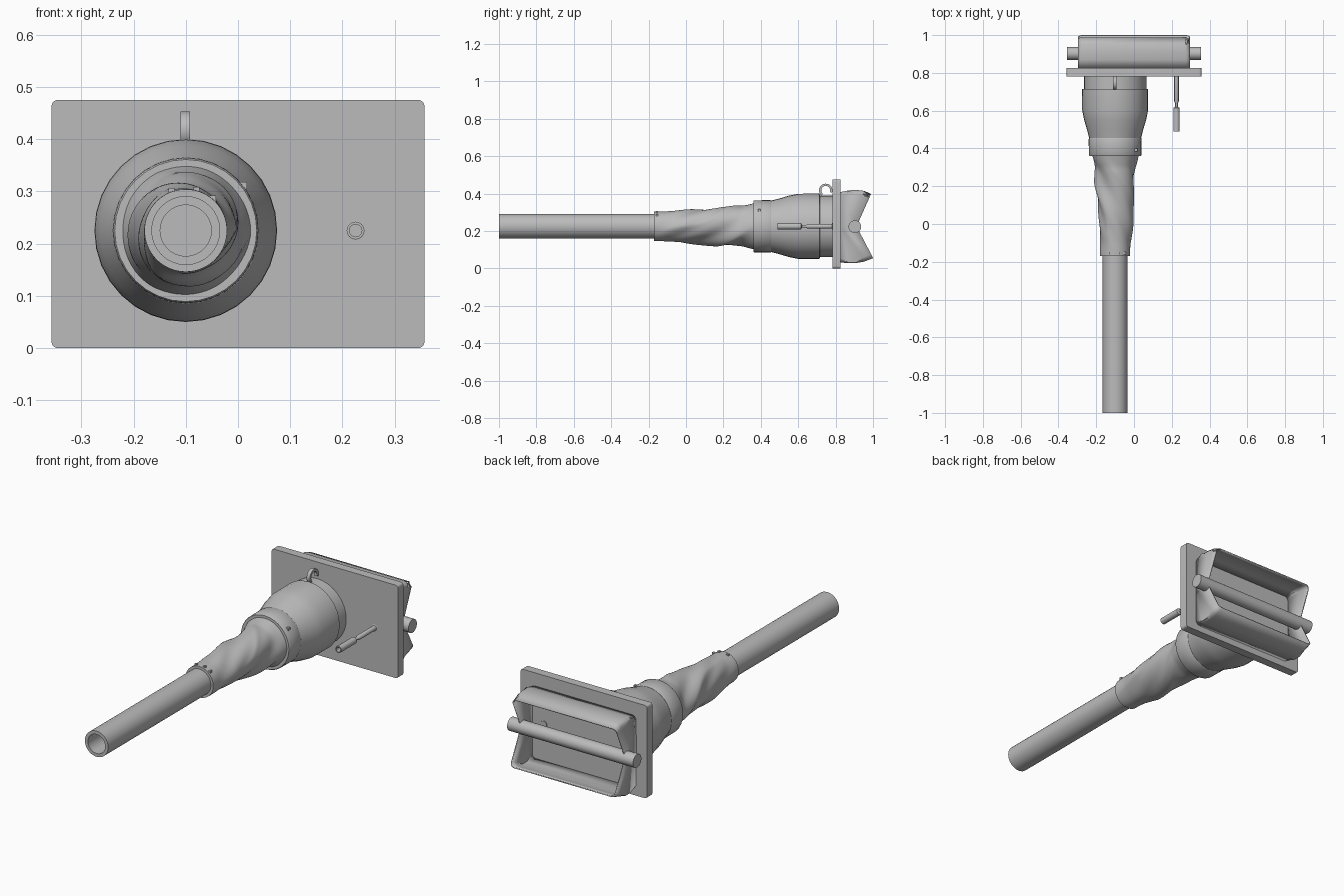
import bpy, bmesh, math
from mathutils import Vector

if "Cube" in bpy.data.objects:
    bpy.data.objects.remove(bpy.data.objects["Cube"])

mat = bpy.data.materials.new("plain_grey")
mat.diffuse_color = (0.5, 0.5, 0.5, 1)
mat.use_nodes = True
mat.node_tree.nodes["Principled BSDF"].inputs["Base Color"].default_value = mat.diffuse_color
CX, CZ = -0.1, 0.225            # axis of pipe and housing


def finish(name, bm, angle=35):
    """Turn a bmesh into a smooth-by-angle object."""
    bmesh.ops.recalc_face_normals(bm, faces=bm.faces)
    me = bpy.data.meshes.new(name)
    bm.to_mesh(me)
    bm.free()
    ob = bpy.data.objects.new(name, me)
    bpy.context.collection.objects.link(ob)
    me.materials.append(mat)
    bpy.ops.object.select_all(action='DESELECT')
    ob.select_set(True)
    bpy.context.view_layer.objects.active = ob
    bpy.ops.object.shade_smooth_by_angle(angle=math.radians(angle))
    return ob


def lathe(name, profile, cx=CX, cz=CZ, n=32, fold=None, cap=True, closed=False, angle=35):
    """Revolve (y, radius) pairs about an axis running along y."""
    bm = bmesh.new()
    rings = []
    for y, r in profile:
        ring = []
        for i in range(n):
            a = 2 * math.pi * i / n
            rr = r + (fold(y, a) if fold else 0)
            ring.append(bm.verts.new((cx + rr * math.cos(a), y, cz + rr * math.sin(a))))
        rings.append(ring)
    pairs = list(zip(rings, rings[1:]))
    if closed:
        pairs.append((rings[-1], rings[0]))
    for p, q in pairs:
        for i in range(n):
            j = (i + 1) % n
            bm.faces.new((p[i], p[j], q[j], q[i]))
    if cap and not closed:
        bm.faces.new(rings[0])
        bm.faces.new(rings[-1])
    return finish(name, bm, angle)


def box(name, lo, hi):
    bm = bmesh.new()
    bmesh.ops.create_cube(bm, size=1)
    lo, hi = Vector(lo), Vector(hi)
    for v in bm.verts:
        v.co = (lo + hi) / 2 + Vector(a * b for a, b in zip(v.co, hi - lo))
    return bm


# mounting plate with slightly rounded corners
bm = box("plate", (-0.357, 0.782, 0), (0.357, 0.826, 0.475))
corners = [e for e in bm.edges if abs(e.verts[0].co.y - e.verts[1].co.y) > 0.01]
bmesh.ops.bevel(bm, geom=corners, offset=0.012, segments=4, profile=0.5, affect='EDGES')
finish("mounting_plate", bm)

# open rear frame: curved top and bottom walls, notched end walls
top = [(0.826, 0.402), (0.87, 0.411), (0.91, 0.414), (0.95, 0.409), (0.985, 0.394)]
bottom = [(0.826, 0.038), (0.87, 0.034), (0.91, 0.035), (0.95, 0.042), (0.998, 0.06)]
bm = bmesh.new()
W = 0.291
walls = {}
for side in (-1, 1):
    t = [bm.verts.new((side * W, *p)) for p in top]
    b = [bm.verts.new((side * W, *p)) for p in bottom]
    apex = bm.verts.new((side * W, 0.912, 0.225))
    mid = bm.verts.new((side * W, 0.826, 0.225))
    walls[side] = (t, b)
    bm.faces.new([mid, apex] + t[::-1])
    bm.faces.new([apex, mid] + b)
corner_edges = []
for k in (0, 1):
    l, r = walls[-1][k], walls[1][k]
    for i in range(4):
        bm.faces.new((l[i], l[i + 1], r[i + 1], r[i]))
        corner_edges += [bm.edges.get((s[i], s[i + 1])) for s in (l, r)]
bmesh.ops.bevel(bm, geom=corner_edges, offset=0.018, segments=3, profile=0.5, affect='EDGES')
frame = finish("rear_frame", bm)
sol = frame.modifiers.new("wall", 'SOLIDIFY')
sol.thickness = 0.006

# handle bar crossing the frame
bm = bmesh.new()
bmesh.ops.create_cone(bm, cap_ends=True, segments=24, radius1=0.034, radius2=0.034, depth=0.712)
for v in bm.verts:
    v.co = (v.co.z, 0.903 + v.co.x, 0.223 + v.co.y)
finish("handle_bar", bm)

# housing, neck and collar
lathe("housing", [(0.785, 0.165), (0.716, 0.165), (0.714, 0.175), (0.60, 0.174),
                  (0.55, 0.164), (0.50, 0.149), (0.45, 0.136)])
lathe("collar", [(0.455, 0.138), (0.45, 0.14), (0.365, 0.139), (0.36, 0.136)])

# twisted fabric sleeve
KEYS = [(-0.17, 0.079), (-0.10, 0.081), (0.0, 0.090), (0.1, 0.096), (0.2, 0.103),
        (0.3, 0.108), (0.365, 0.124)]


def sleeve_radius(y):
    for (a, r), (b, s) in zip(KEYS, KEYS[1:]):
        if y <= b:
            return r + (s - r) * (y - a) / (b - a)
    return KEYS[-1][1]


def folds(y, a):
    fade = max(0.0, min(1.0, (y + 0.15) / 0.15)) * max(0.15, min(1.0, (0.38 - y) / 0.1))
    w = a - 5 * y
    ridge = 1 - 2 * abs(math.sin(1.5 * w + 0.4 * math.sin(14 * y)))
    return fade * (0.007 * ridge + 0.004 * math.sin(2 * w + 9 * y)
                   + 0.003 * math.sin(5 * a - 31 * y))


ys = [-0.17 + 0.535 * i / 44 for i in range(45)]
lathe("fabric_sleeve", [(y, sleeve_radius(y)) for y in ys], n=66, fold=folds, angle=50)

# small fasteners on the collar and the sleeve end
for name, y, r, angles, s in (("collar_screw", 0.392, 0.14, (38,), 0.007),
                              ("sleeve_clip", -0.155, 0.08, (50, 75, 110), 0.006)):
    for d in angles:
        a = math.radians(d)
        x, z = CX + r * math.cos(a), CZ + r * math.sin(a)
        finish(name, box(name, (x - s, y - s, z - s), (x + s, y + s, z + s)))

# hollow pipe
lathe("pipe", [(-0.10, 0.066), (-1.0, 0.066), (-1.0, 0.049), (-0.10, 0.049)], closed=True)

# side pin with thin neck and hollow tip
lathe("side_pin", [(0.83, 0.018), (0.782, 0.018), (0.78, 0.012), (0.65, 0.012),
                   (0.64, 0.007), (0.62, 0.007), (0.615, 0.017), (0.49, 0.017),
                   (0.49, 0.012), (0.56, 0.012)], cx=0.225, n=16)

# curled hook on top of the housing
bm = bmesh.new()
sections = []
for i in range(19):
    a = math.radians(-20 + 250 * i / 18)
    sections.append([bm.verts.new((-0.101 + dx, 0.747 + r * math.cos(a), 0.417 + r * math.sin(a)))
                     for dx, r in ((-0.009, 0.036), (0.009, 0.036), (0.009, 0.024), (-0.009, 0.024))])
for p, q in zip(sections, sections[1:]):
    for i in range(4):
        bm.faces.new((p[i], p[(i + 1) % 4], q[(i + 1) % 4], q[i]))
bm.faces.new(sections[0])
bm.faces.new(sections[-1])
finish("hook", bm)
